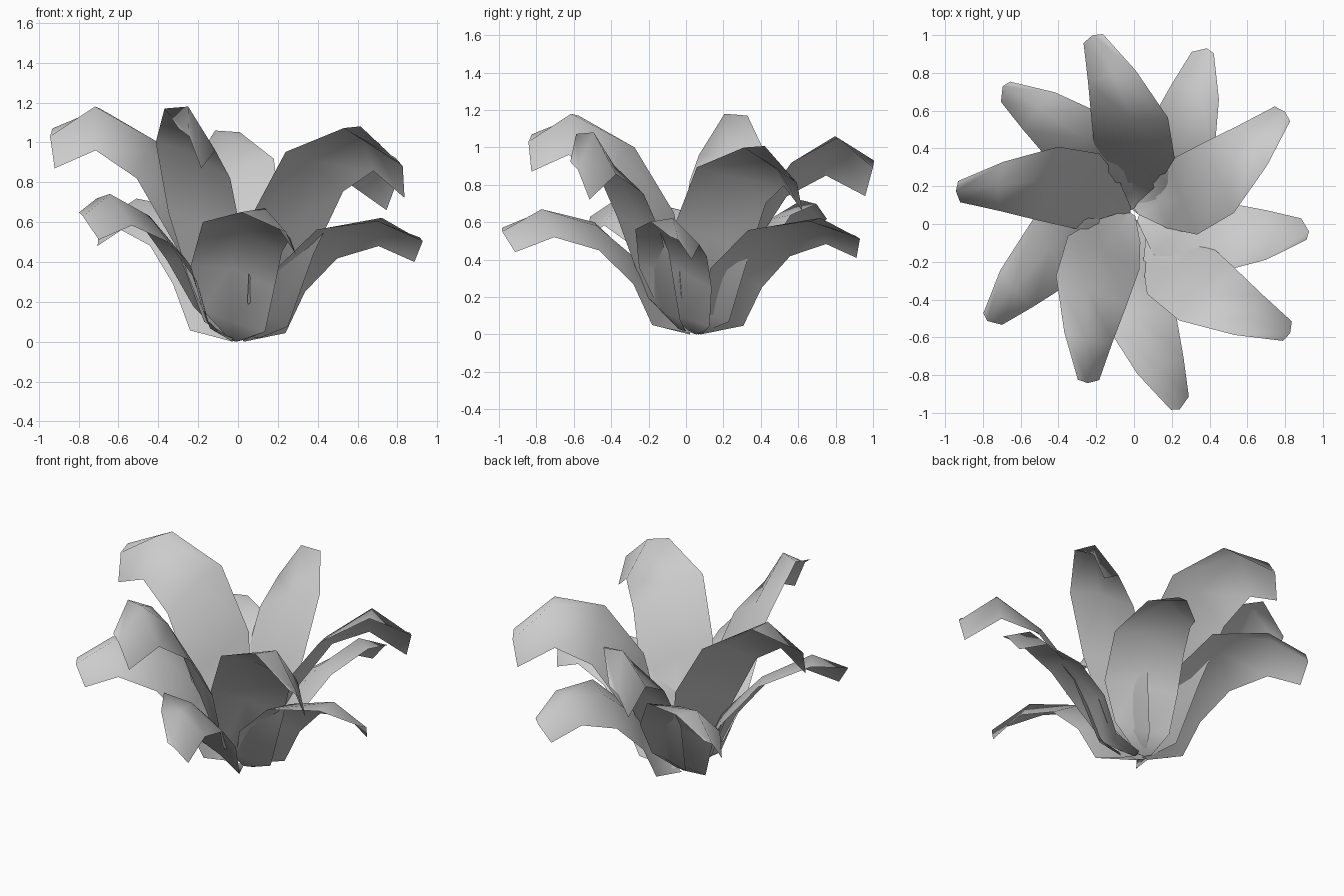
import bpy, math

# Leaf rows: (right edge, midrib, left edge), each (radius, sideways, height)
UPPER = [
    [(0.00, 0.03, 0.03), (0.00, 0.00, 0.02), (0.01, -0.03, 0.02)],
    [(0.09, 0.18, 0.22), (0.12, 0.04, 0.14), (0.14, -0.09, 0.10)],
    [(0.20, 0.29, 0.65), (0.23, 0.09, 0.59), (0.28, -0.12, 0.48)],
    [(0.42, 0.30, 1.00), (0.45, 0.12, 0.96), (0.48, -0.10, 0.82)],
    [(0.70, 0.185, 1.17), (0.71, 0.06, 1.18), (0.69, -0.075, 0.96)],
    [(0.925, 0.055, 1.07), (0.93, 0.00, 1.03), (0.90, -0.055, 0.87)],
]
LOWER = [
    [(0.00, 0.04, 0.02), (0.01, 0.00, 0.00), (0.02, -0.04, 0.01)],
    [(0.10, 0.20, 0.16), (0.13, 0.06, 0.10), (0.22, -0.09, 0.05)],
    [(0.20, 0.29, 0.38), (0.22, 0.09, 0.37), (0.32, -0.11, 0.27)],
    [(0.42, 0.29, 0.60), (0.45, 0.11, 0.58), (0.49, -0.10, 0.45)],
    [(0.73, 0.18, 0.65), (0.74, 0.06, 0.67), (0.71, -0.08, 0.52)],
    [(0.94, 0.055, 0.57), (0.95, 0.01, 0.55), (0.90, -0.055, 0.44)],
]
CENTRE = (-0.02, 0.06)


def leaf(name, rows, angle, push, reach, height, droop):
    """One folded leaf: heading, outward slide, length and height scale, droop."""
    a = math.radians(angle)
    c, s = math.cos(a), math.sin(a)
    verts = []
    for row in rows:
        for r0, t, z0 in row:
            r = r0 * reach + push
            verts.append((CENTRE[0] + c * r + s * t,
                          CENTRE[1] + s * r - c * t,
                          max(z0 * height - r0 * droop, 0)))
    faces = []
    for i in range(len(rows) - 1):
        for j in range(2):
            k = i * 3 + j
            faces.append((k, k + 3, k + 4, k + 1))
    mesh = bpy.data.meshes.new(name)
    mesh.from_pydata(verts, [], faces)
    mesh.polygons.foreach_set("use_smooth", [True] * len(faces))
    mesh.update()
    bpy.context.collection.objects.link(bpy.data.objects.new(name, mesh))


# Tall upper ring
for i, args in enumerate([(256, 0.0, 1.0, 1.0, 0.0), (323, 0.13, 1.0, 1.036, 0.20),
                          (33, 0.03, 1.02, 0.986, 0.22), (102, 0.03, 1.0, 0.964, 0.11),
                          (173, 0.0, 1.0, 1.0, 0.0)]):
    leaf(f"upper_leaf_{i + 1}", UPPER, *args)

# Short lower ring
for i, args in enumerate([(284.6, 0.03, 1.10, 1.0, 0.0), (-5.4, 0.04, 0.96, 0.95, 0.02),
                          (65.6, 0.01, 1.0, 0.93, 0.0), (135.9, 0.0, 1.0, 1.05, -0.02),
                          (217.7, 0.0, 1.0, 1.04, -0.06)]):
    leaf(f"lower_leaf_{i + 1}", LOWER, *args)
